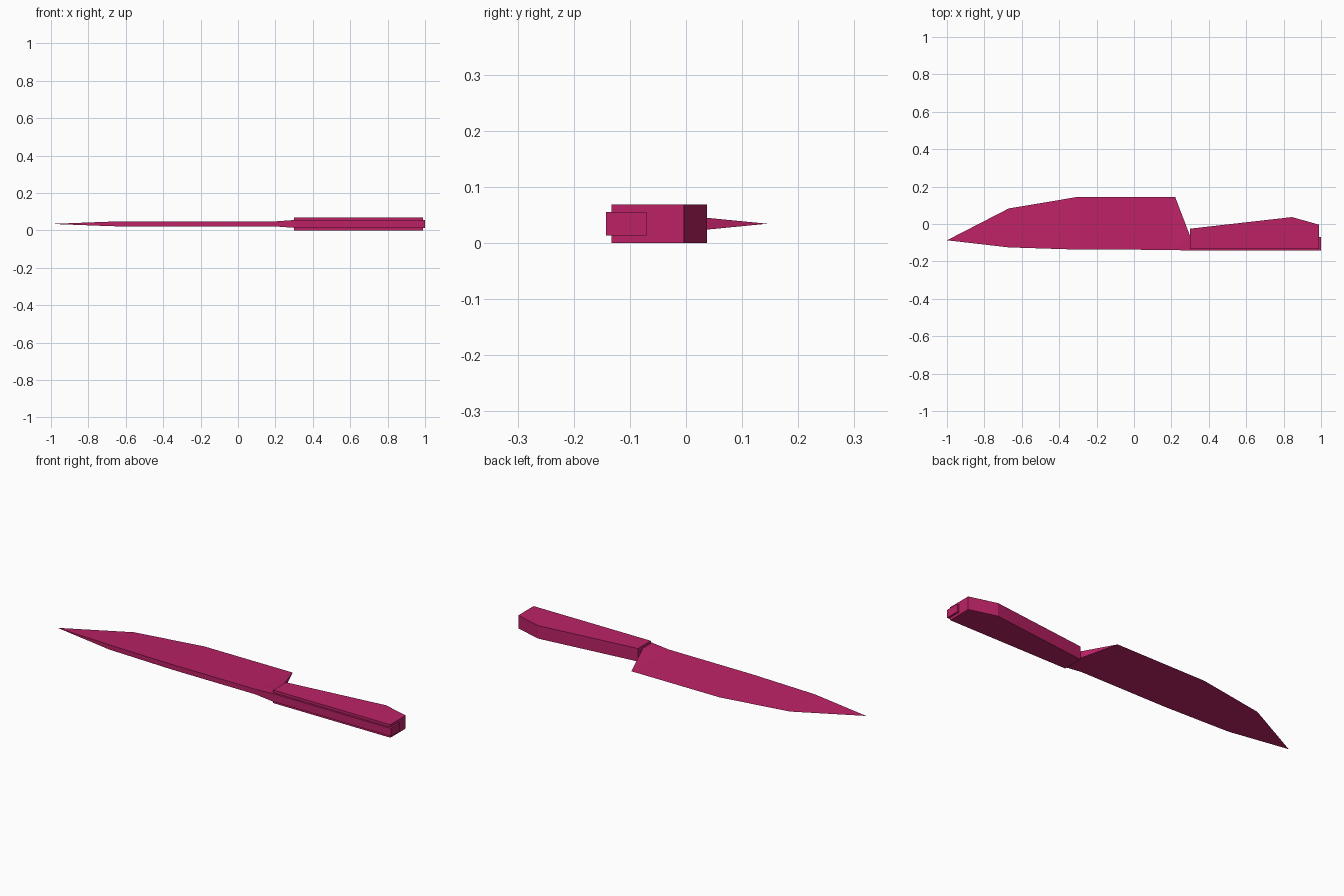
import bpy
import bmesh

cube = bpy.data.objects.get("Cube")
if cube:
    bpy.data.objects.remove(cube)

MID_Z = 0.0345

# Single colour
pink = bpy.data.materials.new("raspberry pink")
colour = (0.50, 0.016, 0.13, 1)
pink.diffuse_color = colour
pink.use_nodes = True
pink.node_tree.nodes["Principled BSDF"].inputs["Base Color"].default_value = colour


def finish(bm, name):
    bmesh.ops.recalc_face_normals(bm, faces=bm.faces)
    mesh = bpy.data.meshes.new(name)
    bm.to_mesh(mesh)
    bm.free()
    mesh.materials.append(pink)
    obj = bpy.data.objects.new(name, mesh)
    bpy.context.collection.objects.link(obj)
    return obj


def slab(name, outline, half):
    """Extrude a plan outline evenly about the middle plane."""
    bm = bmesh.new()
    base = bm.faces.new([bm.verts.new((x, y, MID_Z - half)) for x, y in outline])
    new = bmesh.ops.extrude_face_region(bm, geom=[base])["geom"]
    top = [v for v in new if isinstance(v, bmesh.types.BMVert)]
    bmesh.ops.translate(bm, verts=top, vec=(0, 0, 2 * half))
    return finish(bm, name)


# Handle grip
slab("handle", [(0.30, -0.133), (0.99, -0.133), (0.99, -0.004),
                (0.845, 0.037), (0.30, -0.025)], 0.0345)

# Blade and tang: wedge stations of spine (x, y, half thickness) and cutting edge (x, y)
spine = [(-0.67, -0.125, 0.0125), (-0.30, -0.137, 0.0135), (0.20, -0.138, 0.0135)]
edge = [(-0.67, 0.083), (-0.30, 0.145), (0.22, 0.145)]
tang_x, tang_end, tang_low, tang_high, tang_half = 0.302, 1.0, -0.143, -0.07, 0.021

bm = bmesh.new()
tip = bm.verts.new((-1.0, -0.087, MID_Z))
edge_verts = [bm.verts.new((x, y, MID_Z)) for x, y in edge]
sides = []
for sign in (1, -1):
    spine_verts = [bm.verts.new((x, y, MID_Z + sign * h)) for x, y, h in spine]
    low, end_low, end_high, high = [
        bm.verts.new((x, y, MID_Z + sign * tang_half))
        for x, y in ((tang_x, tang_low), (tang_end, tang_low),
                     (tang_end, tang_high), (tang_x, tang_high))]
    # Blade flat, tip, heel flare and tang flat on this side
    bm.faces.new((tip, spine_verts[0], edge_verts[0]))
    for i in range(2):
        bm.faces.new((spine_verts[i], spine_verts[i + 1],
                      edge_verts[i + 1], edge_verts[i]))
    bm.faces.new((spine_verts[2], high, edge_verts[2]))
    bm.faces.new((spine_verts[2], low, high))
    bm.faces.new((low, end_low, end_high, high))
    sides.append(spine_verts + [low, end_low, end_high, high])

# Spine strip, tang rim and heel join the two sides
upper, lower = sides
bm.faces.new((tip, upper[0], lower[0]))
for i in range(len(upper) - 1):
    bm.faces.new((upper[i], upper[i + 1], lower[i + 1], lower[i]))
bm.faces.new((upper[-1], edge_verts[2], lower[-1]))
finish(bm, "blade_and_tang")
